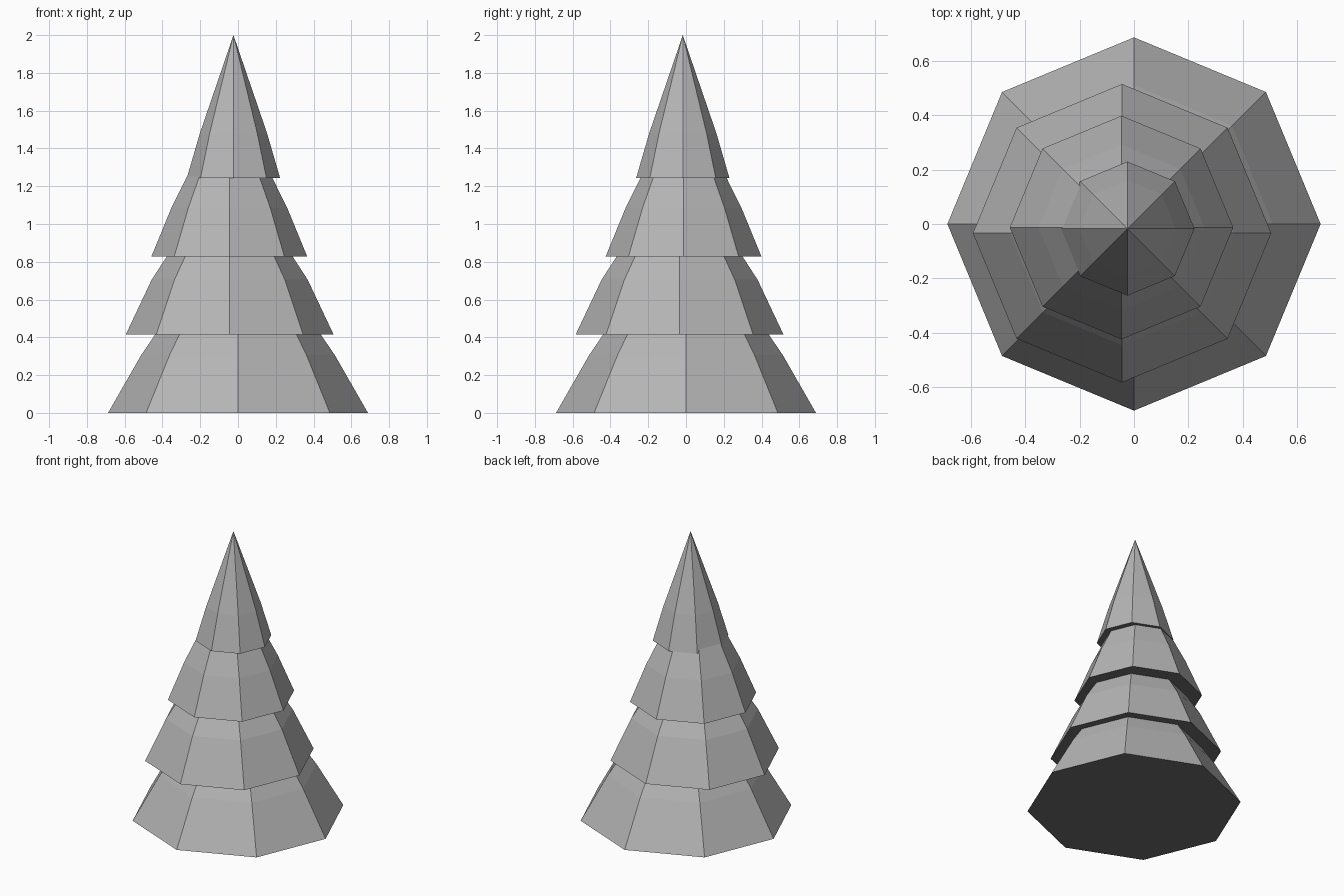
import bpy, bmesh, math

if "Cube" in bpy.data.objects:
    bpy.data.objects.remove(bpy.data.objects["Cube"])

SIDES = 8


def flat_colour(name, value):
    mat = bpy.data.materials.new(name)
    mat.diffuse_color = (value, value, value, 1.0)
    mat.use_nodes = True
    mat.node_tree.nodes["Principled BSDF"].inputs["Base Color"].default_value = mat.diffuse_color
    return mat


foliage = flat_colour("mid grey", 0.465)
underside = flat_colour("dark grey", 0.155)


def tier(name, cx, cy, profile):
    """Eight-sided closed tier lofted through (radius, z) rings; radius 0 is a tip."""
    bm = bmesh.new()
    rings = []
    for r, z in profile:
        if r == 0:
            rings.append([bm.verts.new((cx, cy, z))])
        else:
            rings.append([bm.verts.new((cx + r * math.cos(math.tau * i / SIDES),
                                        cy + r * math.sin(math.tau * i / SIDES), z))
                          for i in range(SIDES)])
    for low, high in zip(rings, rings[1:]):
        for i in range(SIDES):
            j = (i + 1) % SIDES
            if len(high) == 1:
                bm.faces.new((low[i], low[j], high[0]))
            else:
                bm.faces.new((low[i], low[j], high[j], high[i]))
    base = bm.faces.new(rings[0][::-1])   # flat dark underside
    base.material_index = 1
    if len(rings[-1]) > 1:
        bm.faces.new(rings[-1])           # cap hidden inside the tier above
    bmesh.ops.recalc_face_normals(bm, faces=bm.faces)
    mesh = bpy.data.meshes.new(name)
    bm.to_mesh(mesh)
    bm.free()
    mesh.materials.append(foliage)
    mesh.materials.append(underside)
    obj = bpy.data.objects.new(name, mesh)
    bpy.context.collection.objects.link(obj)
    return obj


# Stacked tiers, each slightly off centre and bent a little part-way up
tier("bottom_tier", 0.0, 0.0, [(0.688, 0.0), (0.512, 0.307), (0.38, 0.50)])
tier("lower_middle_tier", -0.044, -0.034, [(0.55, 0.415), (0.413, 0.705), (0.28, 0.91)])
tier("upper_middle_tier", -0.046, -0.013, [(0.412, 0.829), (0.306, 1.087), (0.20, 1.30)])
tier("top_tier", -0.024, -0.017, [(0.247, 1.243), (0.178, 1.48), (0.0, 2.0)])
